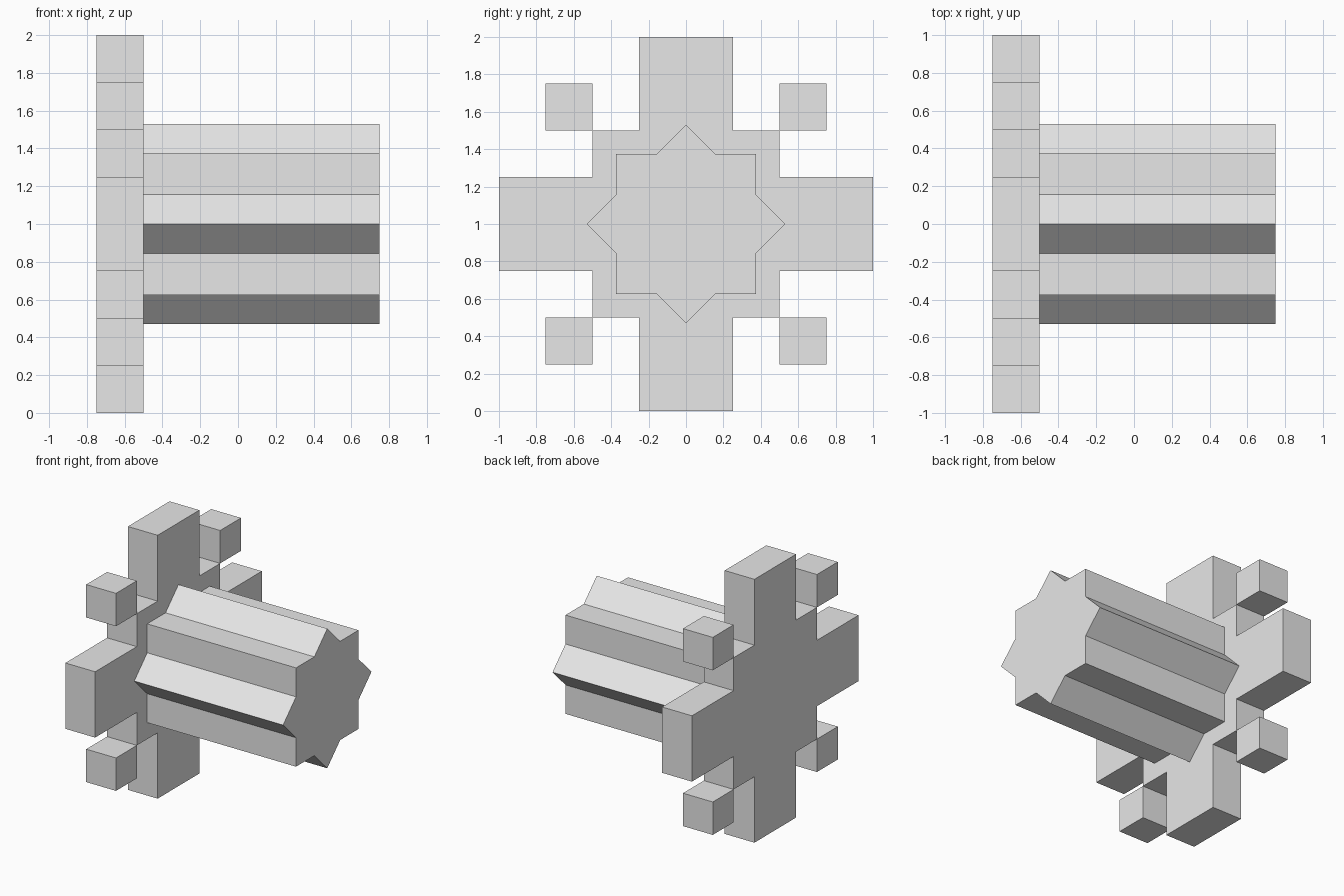
import bpy, bmesh, math

cube = bpy.data.objects.get("Cube")
if cube:
    bpy.data.objects.remove(cube, do_unlink=True)

grey = bpy.data.materials.new("plain_grey")
grey.use_nodes = True
grey.diffuse_color = (0.8, 0.8, 0.8, 1)
grey.node_tree.nodes["Principled BSDF"].inputs["Base Color"].default_value = (0.8, 0.8, 0.8, 1)


def prism(name, profile, x0, x1):
    """Extrude a (y, z) profile, centred on the axle height, along x."""
    bm = bmesh.new()
    face = bm.faces.new([bm.verts.new((x0, y, z + 1)) for y, z in profile])
    ext = bmesh.ops.extrude_face_region(bm, geom=[face])
    moved = [v for v in ext["geom"] if isinstance(v, bmesh.types.BMVert)]
    bmesh.ops.translate(bm, verts=moved, vec=(x1 - x0, 0, 0))
    bmesh.ops.recalc_face_normals(bm, faces=bm.faces)
    mesh = bpy.data.meshes.new(name)
    bm.to_mesh(mesh)
    bm.free()
    mesh.materials.append(grey)
    obj = bpy.data.objects.new(name, mesh)
    bpy.context.collection.objects.link(obj)
    return obj


BACK, FRONT, END = -0.75, -0.5, 0.75

# Stepped cross plate: one quarter outline turned four times
quarter = [(1, -0.25), (1, 0.25), (0.5, 0.25), (0.5, 0.5), (0.25, 0.5)]
outline = []
for turn in range(4):
    outline += quarter
    quarter = [(-z, y) for y, z in quarter]
prism("cross_plate", outline, BACK, FRONT)

# Small cubes touching the corners of the plate
for side, sy in (("front", -1), ("back", 1)):
    for level, sz in (("lower", -1), ("upper", 1)):
        square = [(sy * a, sz * b) for a, b in
                  ((0.5, 0.5), (0.75, 0.5), (0.75, 0.75), (0.5, 0.75))]
        prism(f"{level}_{side}_corner_cube", square, BACK, FRONT)

# Eight-pointed star shaft: two overlapping squares
tip = 0.375 * math.sqrt(2)
notch = 0.375 / math.cos(math.pi / 8)
star = []
for i in range(16):
    r = notch if i % 2 else tip
    a = i * math.pi / 8
    star.append((r * math.cos(a), r * math.sin(a)))
prism("star_shaft", star, FRONT, END)
